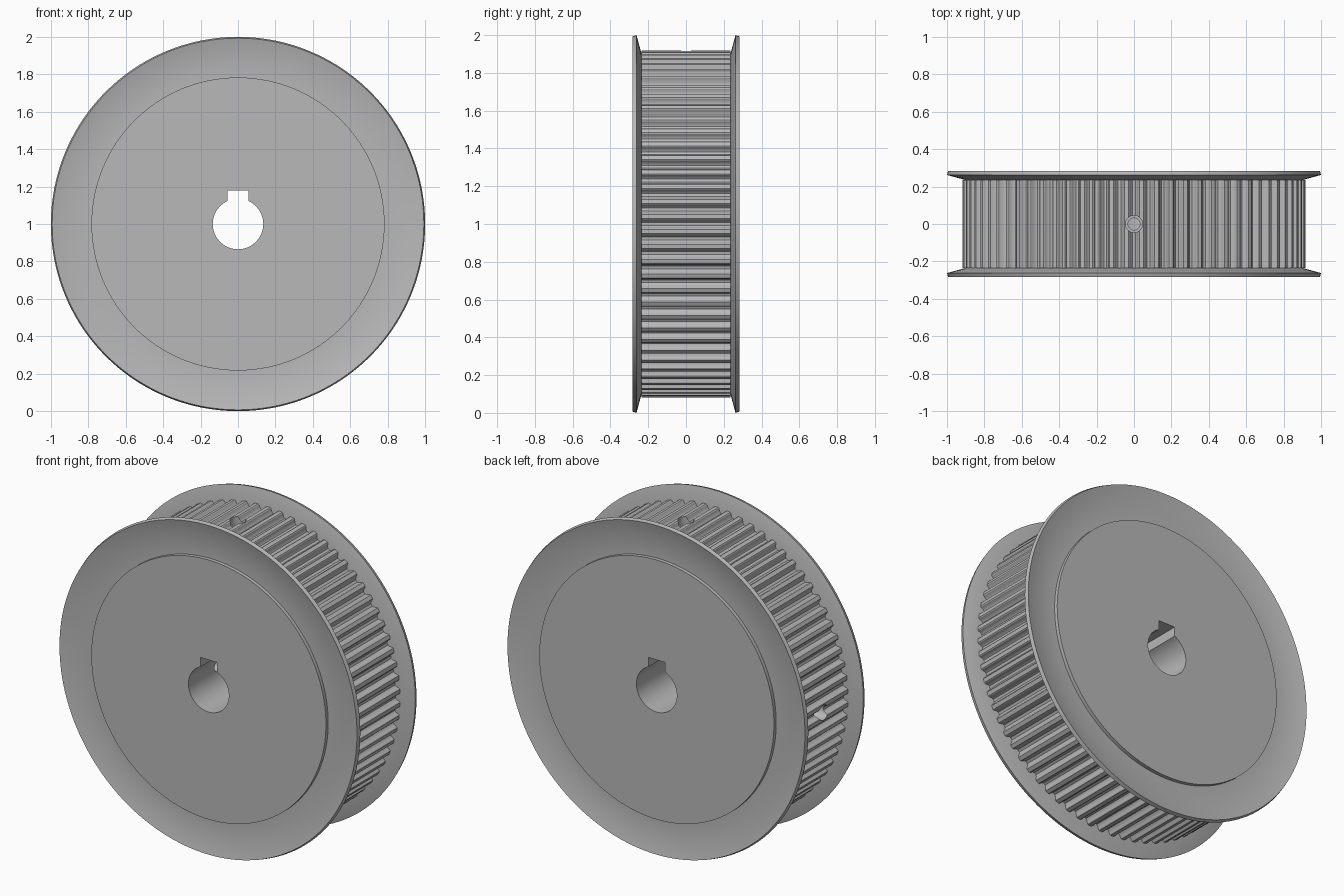
import bpy, bmesh
from math import sin, cos, pi, radians
from mathutils import Matrix

cube = bpy.data.objects.get("Cube")
if cube:
    bpy.data.objects.remove(cube)

steel = bpy.data.materials.new("grey steel")
steel.use_nodes = True
GREY = (0.48, 0.48, 0.48, 1)
steel.diffuse_color = GREY
steel.node_tree.nodes["Principled BSDF"].inputs["Base Color"].default_value = GREY

TEETH = 72
TIP, ROOT = 0.918, 0.886
HUB_R, HUB_Y = 0.783, 0.28
BELT_Y = 0.235


def loft(name, loops, closed=False):
    """Skin rings around the y axis; each loop is (list of polar points, y)."""
    bm = bmesh.new()
    rings = [[bm.verts.new((r * sin(a), y, 1 + r * cos(a))) for a, r in pts]
             for pts, y in loops]
    pairs = list(zip(rings, rings[1:]))
    if closed:
        pairs.append((rings[-1], rings[0]))
    else:
        bm.faces.new(rings[0])
        bm.faces.new(rings[-1])
    n = len(rings[0])
    for lower, upper in pairs:
        for i in range(n):
            j = (i + 1) % n
            bm.faces.new((lower[i], lower[j], upper[j], upper[i]))
    bmesh.ops.recalc_face_normals(bm, faces=bm.faces)
    return finish(name, bm)


def finish(name, bm):
    mesh = bpy.data.meshes.new(name)
    bm.to_mesh(mesh)
    bm.free()
    mesh.materials.append(steel)
    obj = bpy.data.objects.new(name, mesh)
    bpy.context.collection.objects.link(obj)
    return obj


def smooth(obj, angle=30):
    bpy.ops.object.select_all(action="DESELECT")
    obj.select_set(True)
    bpy.context.view_layer.objects.active = obj
    bpy.ops.object.shade_smooth_by_angle(angle=radians(angle))


def cylinder(bm, radius, depth, matrix, sides=64):
    bmesh.ops.create_cone(bm, cap_ends=True, segments=sides, radius1=radius,
                          radius2=radius, depth=depth, matrix=matrix)


def cut(target, name, build):
    bm = bmesh.new()
    build(bm)
    cutter = finish(name, bm)
    mod = target.modifiers.new(name, "BOOLEAN")
    mod.operation, mod.solver, mod.object = "DIFFERENCE", "EXACT", cutter
    bpy.context.view_layer.objects.active = target
    bpy.ops.object.modifier_apply(modifier=mod.name)
    bpy.data.objects.remove(cutter)


# Toothed body: rounded grooves between rounded tips, with a raised hub each side
pitch = 2 * pi / TEETH
depth = TIP - ROOT
groove = [(-0.36, 0), (-0.30, 0.12), (-0.26, 0.4), (-0.2, 0.75), (-0.1, 0.97),
          (0.1, 0.97), (0.2, 0.75), (0.26, 0.4), (0.30, 0.12), (0.36, 0)]
toothed = [((t + f) * pitch, TIP - depth * d) for t in range(TEETH) for f, d in groove]
hub = [(a, HUB_R) for a, r in toothed]
body = loft("toothed_body", [(hub, -HUB_Y), (hub, -BELT_Y), (toothed, -BELT_Y),
                             (toothed, BELT_Y), (hub, BELT_Y), (hub, HUB_Y)])

# Shaft bore, keyway and two stepped set screw holes (top and right side)
turn_y = Matrix.Translation((0, 0, 1)) @ Matrix.Rotation(pi / 2, 4, "X")
cut(body, "bore", lambda bm: cylinder(bm, 0.135, 1, turn_y))
cut(body, "keyway", lambda bm: bmesh.ops.create_cube(
    bm, size=1, matrix=Matrix.Translation((0, 0, 1.09)) @ Matrix.Diagonal((0.11, 1, 0.18, 1))))
for side, angle in (("top", 0), ("right", -pi / 2)):
    for part, radius, start in (("screw_hole", 0.032, 0.05), ("counterbore", 0.045, 0.82)):
        place = (Matrix.Translation((0, 0, 1)) @ Matrix.Rotation(angle, 4, "Y")
                 @ Matrix.Translation((0, 0, (start + 1) / 2)))
        cut(body, side + "_" + part,
            lambda bm: cylinder(bm, radius, 1 - start, place, 32))
smooth(body)

# Belt flanges: flat rings flaring outwards at the rim
section = [(HUB_R, 0.235), (0.90, 0.235), (1.0, 0.262),
           (0.993, 0.284), (0.89, 0.258), (HUB_R, 0.258)]
SIDES = 160
for name, sign in (("front_flange", -1), ("back_flange", 1)):
    loops = [([(i * 2 * pi / SIDES, r) for i in range(SIDES)], sign * y) for r, y in section]
    smooth(loft(name, loops, closed=True))
